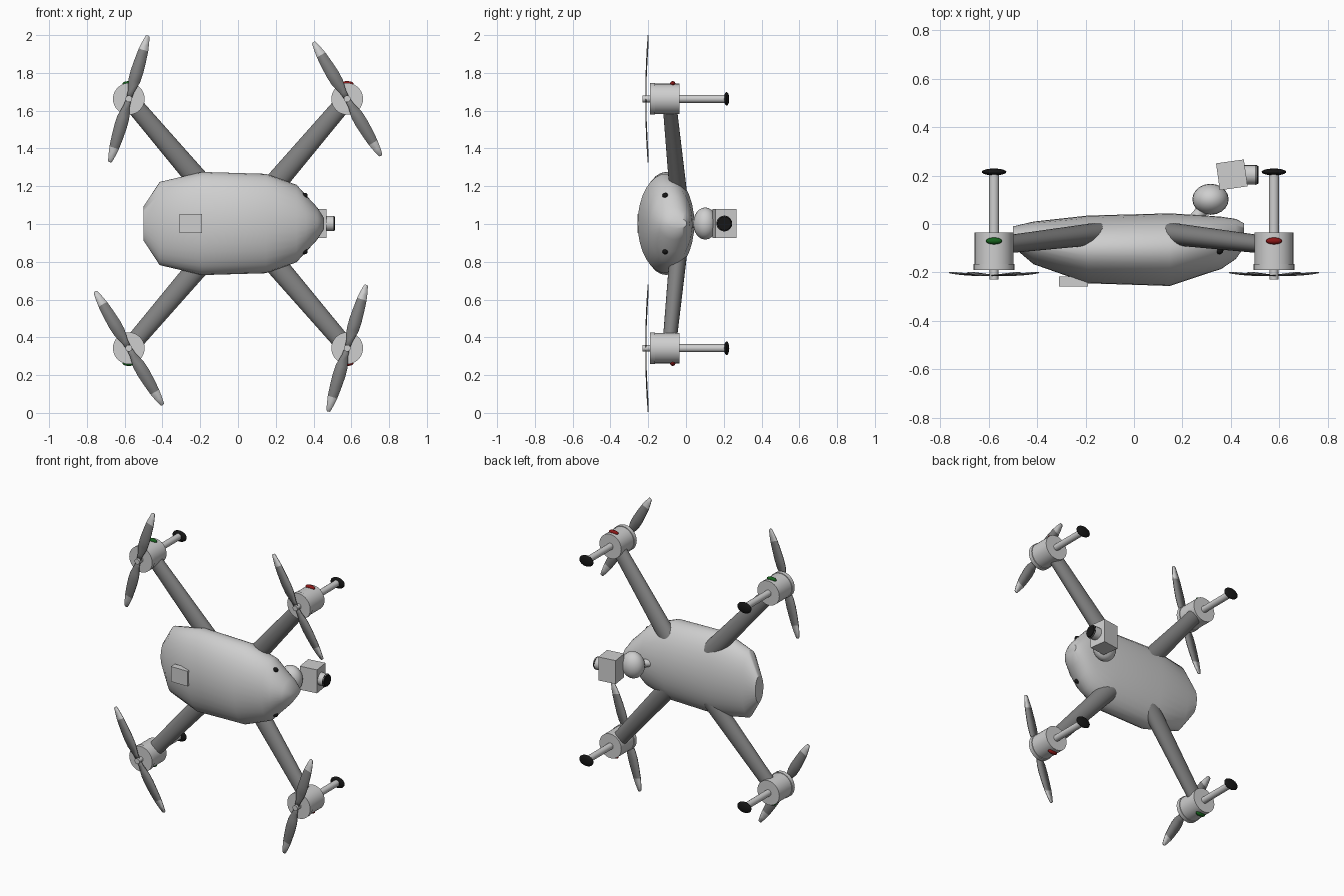
import bpy, bmesh, math
from mathutils import Vector, Matrix

if "Cube" in bpy.data.objects:
    bpy.data.objects.remove(bpy.data.objects["Cube"])

ZC = 1.0025          # height of the drone's centre line
MX, MZ = 0.578, 0.66  # motor offsets


def material(name, rgb):
    m = bpy.data.materials.new(name)
    m.diffuse_color = (*rgb, 1)
    m.use_nodes = True
    m.node_tree.nodes["Principled BSDF"].inputs["Base Color"].default_value = m.diffuse_color
    return m


LIGHT = material("light_grey", (0.62, 0.62, 0.62))
DARK = material("dark_grey", (0.22, 0.22, 0.22))
BLACK = material("black", (0.008, 0.008, 0.008))
RED = material("red", (0.25, 0.008, 0.008))
GREEN = material("green", (0.008, 0.12, 0.012))


def finish(name, bm, *mats, smooth=True):
    bmesh.ops.recalc_face_normals(bm, faces=bm.faces)
    me = bpy.data.meshes.new(name)
    bm.to_mesh(me)
    bm.free()
    ob = bpy.data.objects.new(name, me)
    bpy.context.collection.objects.link(ob)
    for m in mats:
        me.materials.append(m)
    if smooth:
        bpy.ops.object.select_all(action='DESELECT')
        bpy.context.view_layer.objects.active = ob
        ob.select_set(True)
        bpy.ops.object.shade_smooth_by_angle(angle=math.radians(40))
    return ob


def rod(name, a, b, r1, r2, mat, segs=24, flat=1.0):
    """Cylinder from a to b; flat squashes it along y."""
    a, b = Vector(a), Vector(b)
    d = b - a
    bm = bmesh.new()
    bmesh.ops.create_cone(bm, cap_ends=True, segments=segs, radius1=r1, radius2=r2, depth=d.length)
    z = d.normalized()
    side = Vector((0, 1, 0)) if abs(z.y) < 0.9 else Vector((1, 0, 0))
    x = side.cross(z).normalized()
    y = z.cross(x)
    rot = Matrix((x, y, z)).transposed().to_4x4()
    bm.transform(Matrix.Translation((a + b) / 2) @ rot @ Matrix.Diagonal((1, flat, 1, 1)))
    return finish(name, bm, mat)


def ellipsoid(name, c, r, mat):
    bm = bmesh.new()
    bmesh.ops.create_uvsphere(bm, u_segments=20, v_segments=12, radius=1)
    bm.transform(Matrix.Translation(c) @ Matrix.Diagonal((*r, 1)))
    return finish(name, bm, mat)


def box(name, c, size, mat, turn=0):
    bm = bmesh.new()
    bmesh.ops.create_cube(bm, size=1)
    bm.transform(Matrix.Translation(c) @ Matrix.Rotation(turn, 4, 'Z') @ Matrix.Diagonal((*size, 1)))
    return finish(name, bm, mat, smooth=False)


def blade(name, cx, cz, angle):
    """Thin curved blade with a light tip; angle is measured from +x towards +z."""
    prof = [(0.0, 0.014), (0.04, 0.017), (0.10, 0.032), (0.15, 0.034),
            (0.21, 0.031), (0.27, 0.026), (0.31, 0.019), (0.345, 0.011), (0.35, 0.006)]
    u = Vector((math.cos(angle), 0, math.sin(angle)))
    v = Vector((-u.z, 0, u.x))
    bm = bmesh.new()
    rows = []
    for r, w in prof:
        c = Vector((cx, -0.213 + 0.013 * (r / 0.35) ** 2, cz)) + u * r
        rows.append([bm.verts.new(c + v * w), bm.verts.new(c - v * w)])
    for i in range(len(rows) - 1):
        f = bm.faces.new((rows[i][0], rows[i][1], rows[i + 1][1], rows[i + 1][0]))
        f.material_index = 1 if prof[i][0] >= 0.27 else 0
    ob = finish(name, bm, DARK, LIGHT)
    s = ob.modifiers.new("thickness", 'SOLIDIFY')
    s.thickness = 0.005
    s.offset = 0


# Body: elliptical sections along x as (x, y centre, y radius, z radius)
sections = [(-0.50, -0.052, 0.042, 0.09), (-0.415, -0.078, 0.088, 0.22),
            (-0.19, -0.105, 0.14, 0.273), (0.148, -0.106, 0.15, 0.263),
            (0.31, -0.084, 0.118, 0.205), (0.36, -0.078, 0.108, 0.15),
            (0.42, -0.062, 0.083, 0.085), (0.455, -0.047, 0.05, 0.03)]
bm = bmesh.new()
N = 32
rings = [[bm.verts.new((x, yc + ry * math.cos(2 * math.pi * k / N), ZC + rz * math.sin(2 * math.pi * k / N)))
          for k in range(N)] for x, yc, ry, rz in sections]
for p, q in zip(rings, rings[1:]):
    for k in range(N):
        bm.faces.new((p[k], p[(k + 1) % N], q[(k + 1) % N], q[k]))
bm.faces.new(rings[0])
bm.faces.new(rings[-1])
finish("body", bm, LIGHT)

# Plate on the upper shell
box("top_plate", (-0.25, -0.237, ZC), (0.12, 0.042, 0.10), LIGHT)

# Eye sensors on the nose
for s in (-1, 1):
    ellipsoid("nose_sensor", (0.352, -0.11, ZC + s * 0.148), (0.017, 0.015, 0.015), BLACK)

# Four arms, motors, propellers and feet
for sx in (-1, 1):
    for sz in (-1, 1):
        tag = ("rear" if sx < 0 else "front") + ("_low" if sz < 0 else "_high")
        x, z = sx * MX, ZC + sz * MZ
        rod(tag + "_arm", (sx * 0.13, -0.038, ZC + sz * 0.135), (x, -0.09, z), 0.06, 0.046, DARK, 24, 0.78)
        rod(tag + "_motor", (x, -0.035, z), (x, -0.19, z), 0.08, 0.08, LIGHT, 32)
        rod(tag + "_motor_rim", (x, -0.165, z), (x, -0.191, z), 0.084, 0.084, LIGHT, 32)
        rod(tag + "_shaft", (x, -0.185, z), (x, -0.23, z), 0.018, 0.018, LIGHT, 12)
        tilt = math.radians(73.3 if sx * sz < 0 else 120.7)
        blade(tag + "_blade_a", x, z, tilt)
        blade(tag + "_blade_b", x, z, tilt + math.pi)
        rod(tag + "_leg", (x, -0.04, z), (x, 0.212, z), 0.021, 0.021, LIGHT, 16)
        ellipsoid(tag + "_foot", (x, 0.215, z), (0.051, 0.014, 0.036), BLACK)
        ellipsoid(tag + "_lamp", (x, -0.07, z + sz * 0.08), (0.034, 0.014, 0.014),
                  RED if sx > 0 else GREEN)

# Camera gimbal under the nose
rod("gimbal_neck", (0.25, 0.02, ZC), (0.31, 0.09, ZC), 0.025, 0.025, LIGHT, 16)
ellipsoid("gimbal_ball", (0.316, 0.102, ZC), (0.075, 0.064, 0.085), LIGHT)
box("camera_box", (0.404, 0.203, ZC), (0.116, 0.112, 0.155), LIGHT, math.radians(8))
rod("camera_lens", (0.43, 0.203, ZC), (0.508, 0.203, ZC), 0.04, 0.04, LIGHT, 20)
rod("lens_glass", (0.502, 0.203, ZC), (0.514, 0.203, ZC), 0.042, 0.036, BLACK, 20)
